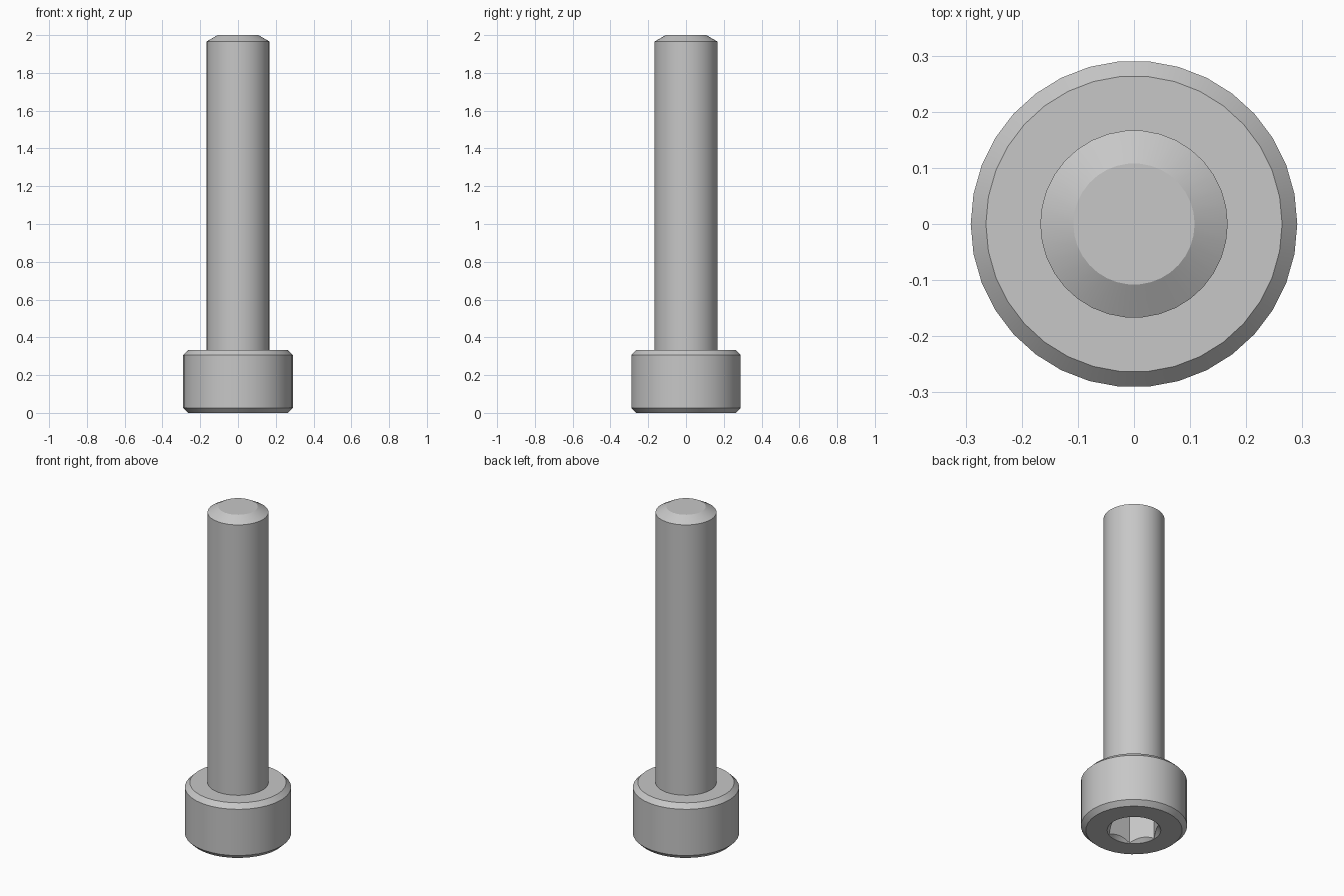
import bpy, bmesh, math

default = bpy.data.objects.get("Cube")
if default:
    bpy.data.objects.remove(default, do_unlink=True)

steel = bpy.data.materials.new("light_grey_steel")
steel.use_nodes = True
colour = (0.57, 0.57, 0.57, 1.0)
steel.diffuse_color = colour
steel.node_tree.nodes["Principled BSDF"].inputs["Base Color"].default_value = colour


def lathe(name, profile, sides):
    """Closed solid from (radius, height) rings, listed bottom to top."""
    bm = bmesh.new()
    rings = []
    for r, z in profile:
        rings.append([bm.verts.new((r * math.cos(2 * math.pi * i / sides),
                                    r * math.sin(2 * math.pi * i / sides), z))
                      for i in range(sides)])
    for low, high in zip(rings, rings[1:]):
        for i in range(sides):
            j = (i + 1) % sides
            bm.faces.new((low[i], low[j], high[j], high[i]))
    bm.faces.new(rings[0][::-1])
    bm.faces.new(rings[-1])
    mesh = bpy.data.meshes.new(name)
    bm.to_mesh(mesh)
    bm.free()
    mesh.materials.append(steel)
    obj = bpy.data.objects.new(name, mesh)
    bpy.context.collection.objects.link(obj)
    return obj


# Head, shank and tip turned as one solid
head_r, shank_r, tip_r = 0.291, 0.167, 0.108
head_h, chamfer = 0.333, 0.027
bolt = lathe("socket_head_bolt", [
    (head_r - chamfer, 0), (head_r, chamfer),
    (head_r, head_h - chamfer), (head_r - chamfer, head_h),
    (shank_r, head_h), (shank_r, 1.966), (tip_r, 2.0)], 34)

# Hexagonal key socket with a countersunk mouth
mouth_r, over = 0.147, 0.05
cutters = [
    lathe("hex_socket_cutter", [(0.1443, -over), (0.1443, 0.167)], 6),
    lathe("countersink_cutter", [(mouth_r + over, -over), (mouth_r - 0.1, 0.1)], 36),
]
bpy.context.view_layer.objects.active = bolt
bolt.select_set(True)
for cutter in cutters:
    cutter.hide_render = True
    cut = bolt.modifiers.new(cutter.name, 'BOOLEAN')
    cut.operation = 'DIFFERENCE'
    cut.solver = 'EXACT'
    cut.object = cutter
    bpy.ops.object.modifier_apply(modifier=cut.name)
    bpy.data.objects.remove(cutter, do_unlink=True)

bpy.ops.object.shade_smooth_by_angle(angle=math.radians(22))
